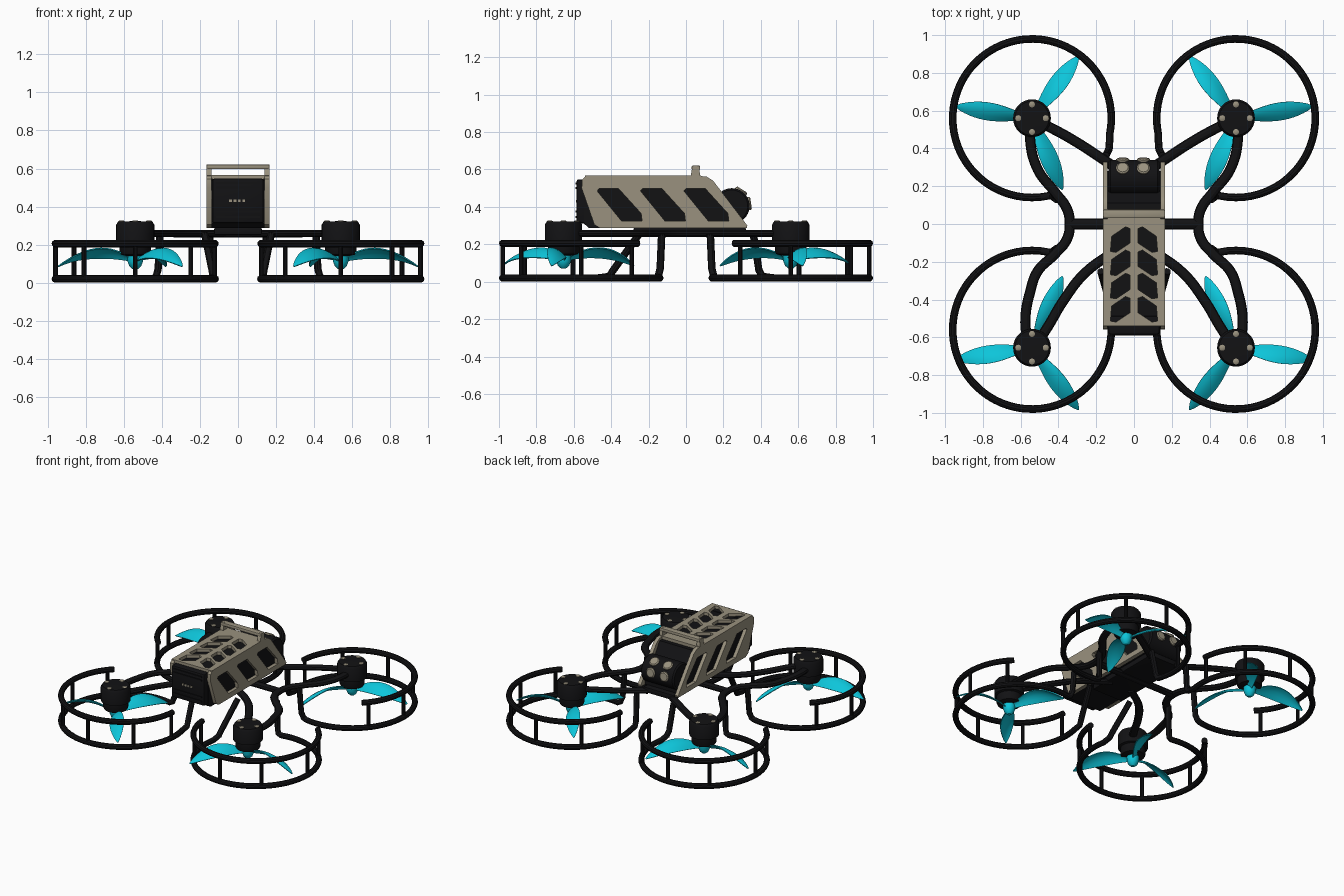
import bpy, bmesh, math
from math import pi, radians, sin, cos
from mathutils import Matrix, Vector

cube = bpy.data.objects.get("Cube")
if cube:
    bpy.data.objects.remove(cube, do_unlink=True)


def material(name, rgb):
    m = bpy.data.materials.new(name)
    m.use_nodes = True
    m.diffuse_color = (*rgb, 1)
    bsdf = next(n for n in m.node_tree.nodes if n.type == 'BSDF_PRINCIPLED')
    bsdf.inputs["Base Color"].default_value = (*rgb, 1)
    bsdf.inputs["Roughness"].default_value = 0.6
    return m


BLACK = material("matte black", (0.006, 0.006, 0.007))
TAN = material("sand tan", (0.32, 0.285, 0.21))
TEAL = material("turquoise", (0.004, 0.56, 0.7))
parts = []


def add(name, data, mat, matrix=Matrix()):
    data.materials.append(mat)
    ob = bpy.data.objects.new(name, data)
    ob.matrix_world = matrix
    bpy.context.collection.objects.link(ob)
    parts.append(ob)
    return ob


def finish(name, bm, mat, matrix=Matrix()):
    bmesh.ops.recalc_face_normals(bm, faces=bm.faces)
    me = bpy.data.meshes.new(name)
    bm.to_mesh(me)
    bm.free()
    return add(name, me, mat, matrix)


def lathe(name, profile, mat, matrix, n=32):
    # closed solid turned around local z from (radius, height) pairs
    bm = bmesh.new()
    rings = [[bm.verts.new((r * cos(2 * pi * i / n), r * sin(2 * pi * i / n), z))
              for i in range(n)] for r, z in profile]
    for a, b in zip(rings, rings[1:]):
        for i in range(n):
            j = (i + 1) % n
            bm.faces.new((a[i], a[j], b[j], b[i]))
    bm.faces.new(rings[0])
    bm.faces.new(rings[-1])
    return finish(name, bm, mat, matrix)


def tube(name, pts, r, smooth=False, matrix=Matrix()):
    cu = bpy.data.curves.new(name, 'CURVE')
    cu.dimensions = '3D'
    cu.bevel_depth = r
    cu.bevel_resolution = 3
    cu.use_fill_caps = True
    cu.resolution_u = 8
    sp = cu.splines.new('BEZIER' if smooth else 'POLY')
    target = sp.bezier_points if smooth else sp.points
    target.add(len(pts) - 1)
    for p, co in zip(target, pts):
        if smooth:
            p.co = co
            p.handle_left_type = p.handle_right_type = 'AUTO'
        else:
            p.co = (*co, 1)
    return add(name, cu, BLACK, matrix)


def plate(name, loops, depth, mat, matrix):
    # flat sheet: first loop is the outline, the others are cut-outs
    cu = bpy.data.curves.new(name, 'CURVE')
    cu.dimensions = '2D'
    cu.fill_mode = 'BOTH'
    cu.extrude = depth / 2
    for loop in loops:
        sp = cu.splines.new('POLY')
        sp.points.add(len(loop) - 1)
        for p, (a, b) in zip(sp.points, loop):
            p.co = (a, b, 0, 1)
        sp.use_cyclic_u = True
    return add(name, cu, mat, matrix)


def box(name, size, loc, mat, bevel=0.0):
    bm = bmesh.new()
    bmesh.ops.create_cube(bm, size=1, matrix=Matrix.Diagonal((*size, 1)))
    if bevel:
        bmesh.ops.bevel(bm, geom=bm.edges[:], offset=bevel, segments=2, affect='EDGES', profile=0.5)
    return finish(name, bm, mat, Matrix.Translation(loc))


def blade(name, matrix, hand):
    # twisted, arched leaf shape along local x
    bm = bmesh.new()
    rows = []
    steps, across = 14, 4
    for i in range(steps + 1):
        t = 0.06 + 0.94 * i / steps
        w = 0.006 + 0.1 * max(0, sin(pi * t ** 1.15)) ** 0.8
        twist = hand * (0.75 - 0.45 * t)
        z = 0.2 * t - 0.225 * t * t
        row = []
        for k in range(across + 1):
            c = (k / across - 0.5) * w
            arch = 0.012 * (1 - (2 * k / across - 1) ** 2) * w / 0.1
            row.append(bm.verts.new((0.41 * t, c * cos(twist), z + c * sin(twist) + arch)))
        rows.append(row)
    for a, b in zip(rows, rows[1:]):
        for k in range(across):
            bm.faces.new((a[k], a[k + 1], b[k + 1], b[k]))
    ob = finish(name, bm, TEAL, matrix)
    mod = ob.modifiers.new("thickness", 'SOLIDIFY')
    mod.thickness = 0.006
    mod.offset = 0


# Ring guards, motors and propellers, one set per corner
CX, CY, R = 0.54, 0.56, 0.42
FLAT = Matrix.Translation((0, 0, 0.258)) @ Matrix.Diagonal((1, 1, 0.72, 1))
for sx, side in ((1, "left"), (-1, "right")):
    for sy, end in ((1, "rear"), (-1, "front")):
        tag = f"{end}_{side}"
        my = 0.56 if sy > 0 else 0.655

        def at(x, y, z):
            return (sx * x, sy * y, z)

        def arc(deg, z):
            return at(CX + R * cos(radians(deg)), CY + R * sin(radians(deg)), z)

        top = (0.15, 0.36) if sy > 0 else (0.175, 0.25)
        lower = [at(0.41, 0.13, 0.255), at(0.42, 0.138, 0.07), at(0.432, 0.148, 0.03)]
        lower += [arc(a, 0.02) for a in range(-102, 197, 6)]
        lower += [at(0.13, 0.41, 0.03), at(0.135, 0.39, 0.06), at(*top, 0.255)]
        tube(f"lower_guard_{tag}", lower, 0.02)
        tube(f"upper_guard_{tag}", [arc(a, 0.205) for a in range(-46, 177, 6)], 0.02)
        for a in (-40, 0, 50, 90, 134, 174):
            tube(f"guard_post_{tag}", [arc(a, 0.02), arc(a, 0.205)], 0.013)

        # Motor
        hub = Matrix.Translation(at(CX, my, 0))
        lathe(f"motor_{tag}", [(0.05, 0.14), (0.078, 0.148), (0.084, 0.16), (0.084, 0.205),
                               (0.1, 0.21), (0.1, 0.305), (0.09, 0.321), (0.03, 0.323)], BLACK, hub)
        for k in range(4):
            spot = hub @ Matrix.Rotation(k * pi / 2, 4, 'Z') @ Matrix.Translation((0.073, 0, 0.318))
            lathe(f"motor_bolt_{tag}", [(0.016, 0), (0.016, 0.006), (0.011, 0.009)], TAN, spot, 12)

        # Propeller
        lathe(f"propeller_hub_{tag}", [(0.012, 0.07), (0.03, 0.085), (0.04, 0.11), (0.042, 0.145)],
              TEAL, hub, 20)
        for deg in (9, 127, 247):
            d = Vector((sx * cos(radians(deg)), sy * sin(radians(deg)), 0))
            turn = Matrix.Rotation(math.atan2(d.y, d.x), 4, 'Z')
            blade(f"propeller_blade_{tag}", hub @ Matrix.Translation((0, 0, 0.11)) @ turn, sx * sy)

        # Inner arm towards the body
        inner = [(0.54, 0.56), (0.34, 0.455), (0.1, 0.3)] if sy > 0 else \
            [(0.53, 0.655), (0.46, 0.55), (0.37, 0.4), (0.26, 0.26), (0.08, 0.13)]
        tube(f"inner_arm_{tag}", [at(x, y, 0) for x, y in inner], 0.027, True, FLAT)

    # Outer arm sweeping from the rear motor to the front motor
    path = [(0.54, 0.56), (0.55, 0.45), (0.51, 0.29), (0.42, 0.17), (0.355, 0.08), (0.34, 0),
            (0.355, -0.08), (0.42, -0.16), (0.51, -0.25), (0.55, -0.36), (0.575, -0.5), (0.56, -0.655)]
    tube(f"outer_arm_{side}", [(sx * x, y, 0) for x, y in path], 0.027, True, FLAT)

tube("cross_arm", [(-0.34, 0, 0), (0.34, 0, 0)], 0.028, False, FLAT)
box("belly_plate", (0.25, 0.6, 0.04), (0, 0.02, 0.27), BLACK, 0.008)

# Body core, drawn in side profile and extruded across
SIDE = Matrix(((0, 0, 1, 0), (1, 0, 0, 0), (0, 1, 0, 0), (0, 0, 0, 1)))
core = [(-0.545, 0.54), (-0.545, 0.31), (-0.52, 0.288), (0.28, 0.288), (0.28, 0.32), (0.2, 0.4), (0.11, 0.545)]
plate("body_core", [core], 0.28, BLACK, SIDE)
box("nose_block", (0.27, 0.1, 0.235), (0, -0.535, 0.43), BLACK, 0.012)
for z in (0.345, 0.375, 0.5, 0.525):
    box("nose_rib", (0.23, 0.01, 0.01), (0, -0.586, z), BLACK)
for k in range(4):
    box("nose_light", (0.014, 0.006, 0.014), (-0.039 + k * 0.023, -0.586, 0.43), TAN)

# Side frames with three slanted openings and a raised handle mount
outline = [(-0.555, 0.545), (-0.535, 0.565), (0.025, 0.565), (0.033, 0.61), (0.043, 0.622), (0.06, 0.622),
           (0.072, 0.605), (0.075, 0.565), (0.11, 0.562), (0.145, 0.54), (0.328, 0.3), (0.325, 0.287),
           (-0.46, 0.287), (-0.49, 0.305), (-0.558, 0.5)]
window = [(-0.465, 0.497), (-0.36, 0.497), (-0.24, 0.365), (-0.235, 0.325), (-0.345, 0.325), (-0.475, 0.485)]
holes = [[(y + 0.232 * k, z) for y, z in window] for k in range(3)]
for sx, side in ((1, "left"), (-1, "right")):
    plate(f"side_frame_{side}", [outline] + holes, 0.026, TAN,
          Matrix.Translation((sx * 0.152, 0, 0)) @ SIDE)

# Roof frame with two columns of slanted openings
roof = [(-0.165, -0.54), (0.165, -0.54), (0.165, 0.08), (-0.165, 0.08)]
cuts = []
for sx in (1, -1):
    for k in range(4):
        y = -0.015 - 0.123 * k
        cuts.append([(sx * x, y + dy) for x, dy in
                     ((0.02, -0.01), (0.045, 0), (0.118, -0.05), (0.125, -0.13), (0.095, -0.135), (0.02, -0.085))])
plate("roof_frame", [roof] + cuts, 0.022, TAN, Matrix.Translation((0, 0, 0.556)))
box("handle_bar", (0.33, 0.045, 0.024), (0, 0.053, 0.609), TAN, 0.006)

# Rear camera drum with four lenses
centre = Matrix.Translation((0, 0.245, 0.405))
lathe("camera_drum", [(0.085, -0.135), (0.095, -0.125), (0.095, 0.125), (0.085, 0.135)], BLACK,
      centre @ Matrix.Rotation(pi / 2, 4, 'Y'), 40)
for deg in (58, 8):
    for x in (-0.06, 0.05):
        aim = Matrix.Rotation(radians(deg - 90), 4, 'X')
        lathe("camera_lens", [(0.035, 0.08), (0.035, 0.098), (0.028, 0.104)], TAN,
              centre @ Matrix.Translation((x, 0, 0)) @ aim, 24)

# Turn curves into meshes and smooth rounded surfaces
bpy.ops.object.select_all(action='DESELECT')
for ob in parts:
    ob.select_set(True)
bpy.context.view_layer.objects.active = parts[0]
bpy.ops.object.convert(target='MESH')
bpy.ops.object.shade_smooth_by_angle(angle=radians(35))
